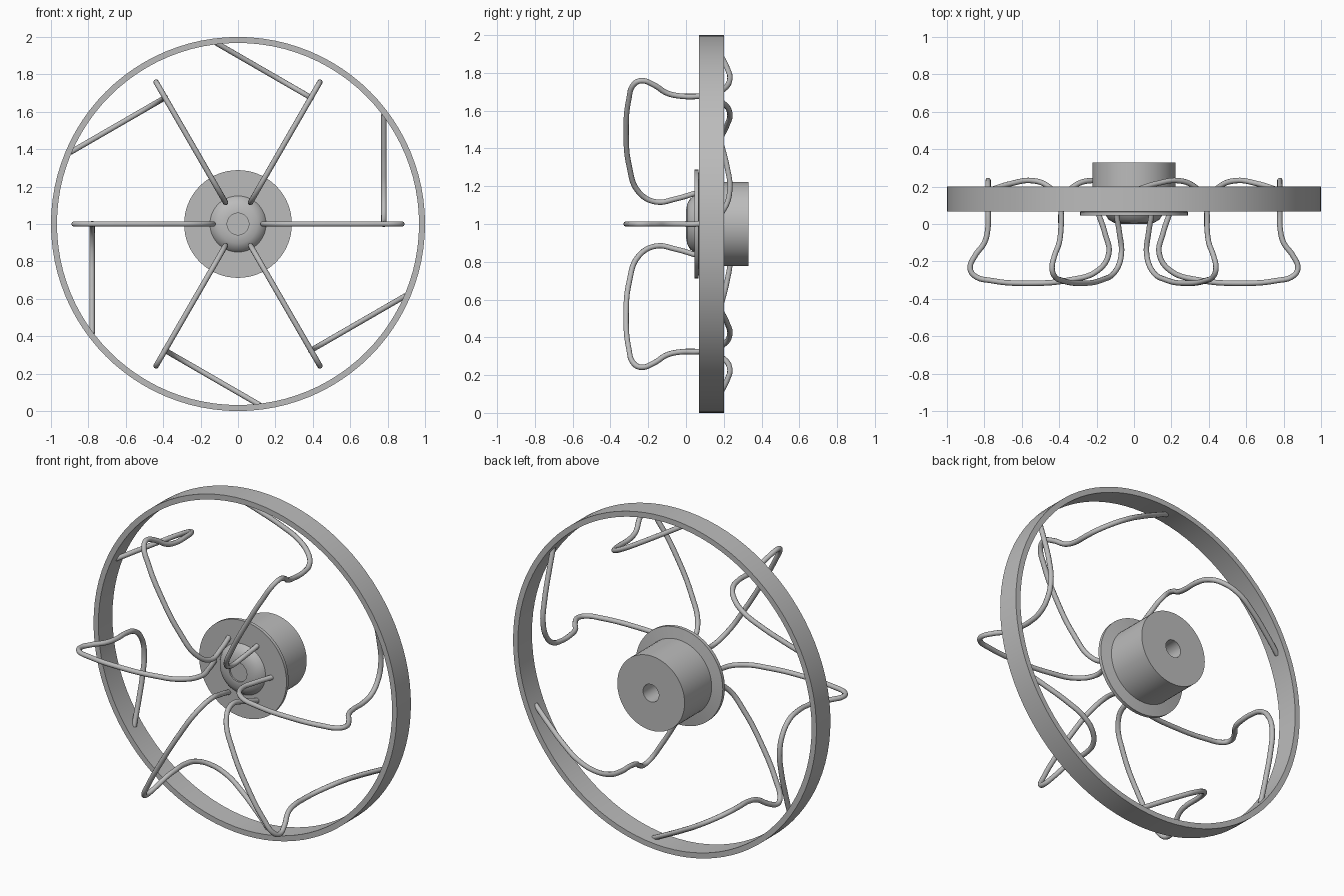
import bpy, bmesh, math
from mathutils import Vector

cube = bpy.data.objects.get("Cube")
if cube:
    bpy.data.objects.remove(cube, do_unlink=True)

CENTRE = Vector((0, 0, 1))
SPOKES = 6

metal = bpy.data.materials.new("grey metal")
metal.use_nodes = True
GREY = (0.5, 0.5, 0.5, 1)
metal.diffuse_color = GREY
metal.node_tree.nodes["Principled BSDF"].inputs["Base Color"].default_value = GREY


def smooth(ob, angle):
    bpy.ops.object.select_all(action='DESELECT')
    ob.select_set(True)
    bpy.context.view_layer.objects.active = ob
    bpy.ops.object.shade_smooth_by_angle(angle=math.radians(angle))


def lathe(name, profile, steps, closed=False):
    """Turn a (radius, y) profile around the wheel axle."""
    bm = bmesh.new()
    verts = [bm.verts.new((r, y, 1)) for r, y in profile]
    pairs = list(zip(verts, verts[1:]))
    if closed:
        pairs.append((verts[-1], verts[0]))
    edges = [bm.edges.new(p) for p in pairs]
    bmesh.ops.spin(bm, geom=verts + edges, cent=CENTRE, axis=(0, 1, 0),
                   angle=math.tau, steps=steps)
    bmesh.ops.remove_doubles(bm, verts=bm.verts, dist=0.0001)
    bmesh.ops.recalc_face_normals(bm, faces=bm.faces)
    mesh = bpy.data.meshes.new(name)
    bm.to_mesh(mesh)
    bm.free()
    mesh.materials.append(metal)
    ob = bpy.data.objects.new(name, mesh)
    bpy.context.collection.objects.link(ob)
    smooth(ob, 30)
    return ob


def wire(name, points, radius):
    """Smooth round wire through the points, turned into a mesh."""
    curve = bpy.data.curves.new(name, 'CURVE')
    curve.dimensions = '3D'
    curve.bevel_depth = radius
    curve.bevel_resolution = 3
    curve.resolution_u = 6
    curve.use_fill_caps = True
    spline = curve.splines.new('BEZIER')
    spline.bezier_points.add(len(points) - 1)
    for bp, p in zip(spline.bezier_points, points):
        bp.co = p
        bp.handle_left_type = bp.handle_right_type = 'AUTO'
    curve.materials.append(metal)
    ob = bpy.data.objects.new(name, curve)
    bpy.context.collection.objects.link(ob)
    bpy.ops.object.select_all(action='DESELECT')
    ob.select_set(True)
    bpy.context.view_layer.objects.active = ob
    bpy.ops.object.convert(target='MESH')
    smooth(bpy.context.object, 50)


# Flat outer band
lathe("rim", [(1, 0.068), (1, 0.2), (0.968, 0.2), (0.968, 0.068)], 96, closed=True)

# Hub: domed nose, thin flange, rear drum and blind axle bore
lathe("hub", [(0, 0.01), (0.058, 0.01), (0.058, 0), (0.07, 0), (0.105, 0.006),
              (0.135, 0.022), (0.15, 0.045), (0.288, 0.045), (0.288, 0.065),
              (0.222, 0.075), (0.222, 0.33), (0.052, 0.33), (0.052, 0.06),
              (0, 0.06)], 64)

# Spoke path as (radius, y, sideways): forward loop, then a leg to the rim
LOOP = [(0.19, 0.055), (0.155, -0.05), (0.135, -0.16), (0.195, -0.25),
        (0.35, -0.3), (0.57, -0.317), (0.76, -0.303), (0.855, -0.275),
        (0.876, -0.235), (0.85, -0.17), (0.8, -0.1), (0.782, -0.03),
        (0.78, 0.06)]
LEG = [(0.02, 0.14), (0.08, 0.202), (0.18, 0.232), (0.3, 0.218),
       (0.45, 0.178), (0.585, 0.135)]
PATH = [(r, y, 0) for r, y in LOOP] + [(0.78, y, t) for t, y in LEG]

for i in range(SPOKES):
    a = math.tau * i / SPOKES
    out = Vector((math.cos(a), 0, math.sin(a)))
    side = Vector((-math.sin(a), 0, math.cos(a)))
    points = [CENTRE + out * r + side * t + Vector((0, y, 0)) for r, y, t in PATH]
    wire(f"spoke_{i + 1}", points, 0.0145)
